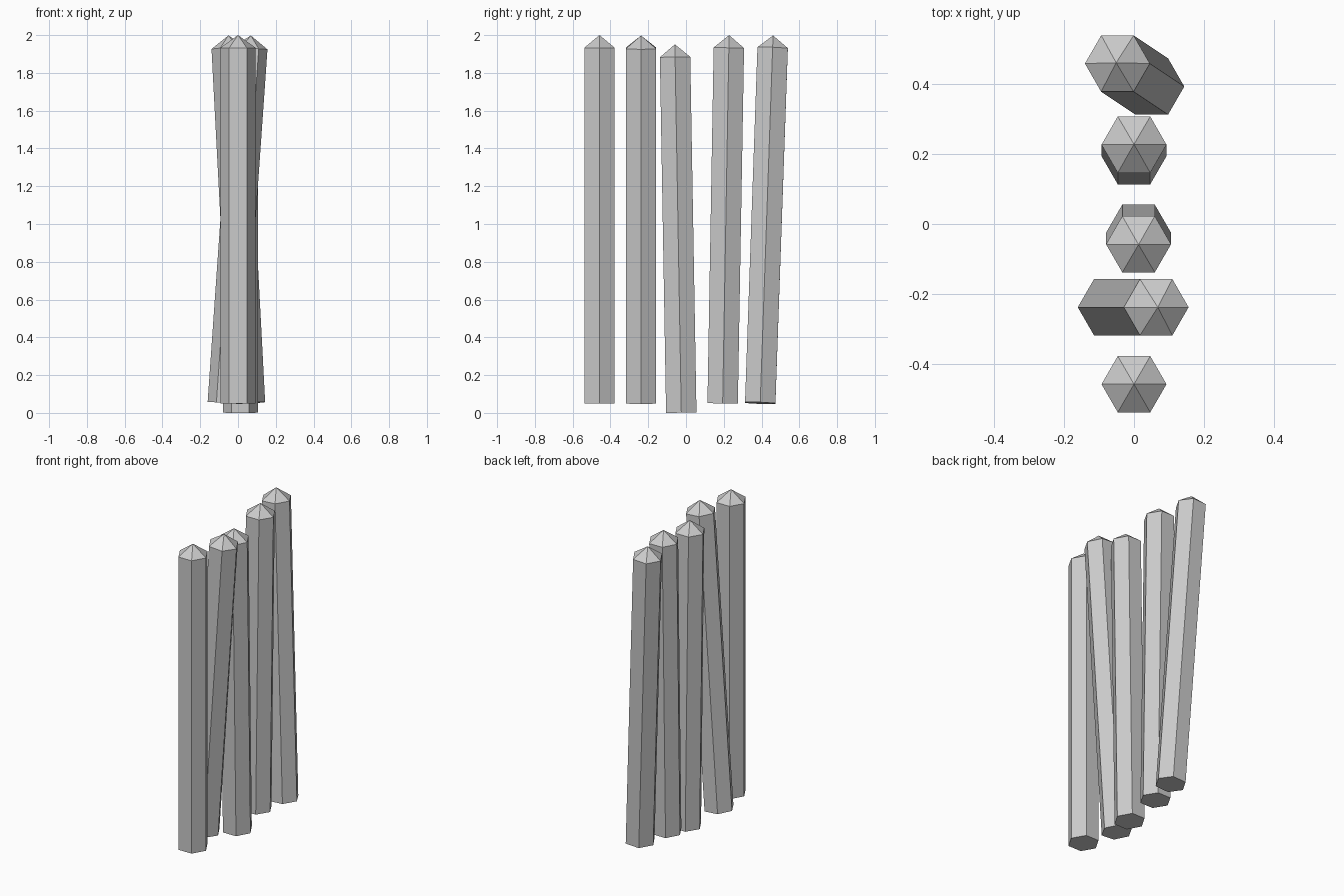
import bpy
from math import cos, sin, pi, radians

if "Cube" in bpy.data.objects:
    bpy.data.objects.remove(bpy.data.objects["Cube"])

R, LENGTH, TIP = 0.0929, 1.95, 0.067   # hex radius, total length, point height


def stake(name, location, lean_x=0, lean_y=0):
    """Six-sided post with a pointed top, leaning about its middle."""
    h = LENGTH / 2
    ring = [(R * cos(i * pi / 3), R * sin(i * pi / 3)) for i in range(6)]
    verts = [(x, y, -h) for x, y in ring]
    verts += [(x, y, h - TIP) for x, y in ring] + [(0, 0, h)]
    faces = [tuple(reversed(range(6)))]
    for i in range(6):
        j = (i + 1) % 6
        faces += [(i, j, j + 6, i + 6), (i + 6, j + 6, 12)]
    mesh = bpy.data.meshes.new(name)
    mesh.from_pydata(verts, [], faces)
    ob = bpy.data.objects.new(name, mesh)
    bpy.context.collection.objects.link(ob)
    ob.location = location
    ob.rotation_euler = (-radians(lean_y), radians(lean_x), 0)


# Row of stakes from front to back, each with its own slight lean in degrees
stake("stake_1", (0, -0.458, 1.025))
stake("stake_2", (0, -0.238, 1.025), lean_x=4)
stake("stake_3", (0.013, -0.042, 0.976), lean_y=-1)
stake("stake_4", (0, 0.211, 1.025), lean_y=1)
stake("stake_5", (0, 0.427, 1.025), lean_x=-3, lean_y=2)
